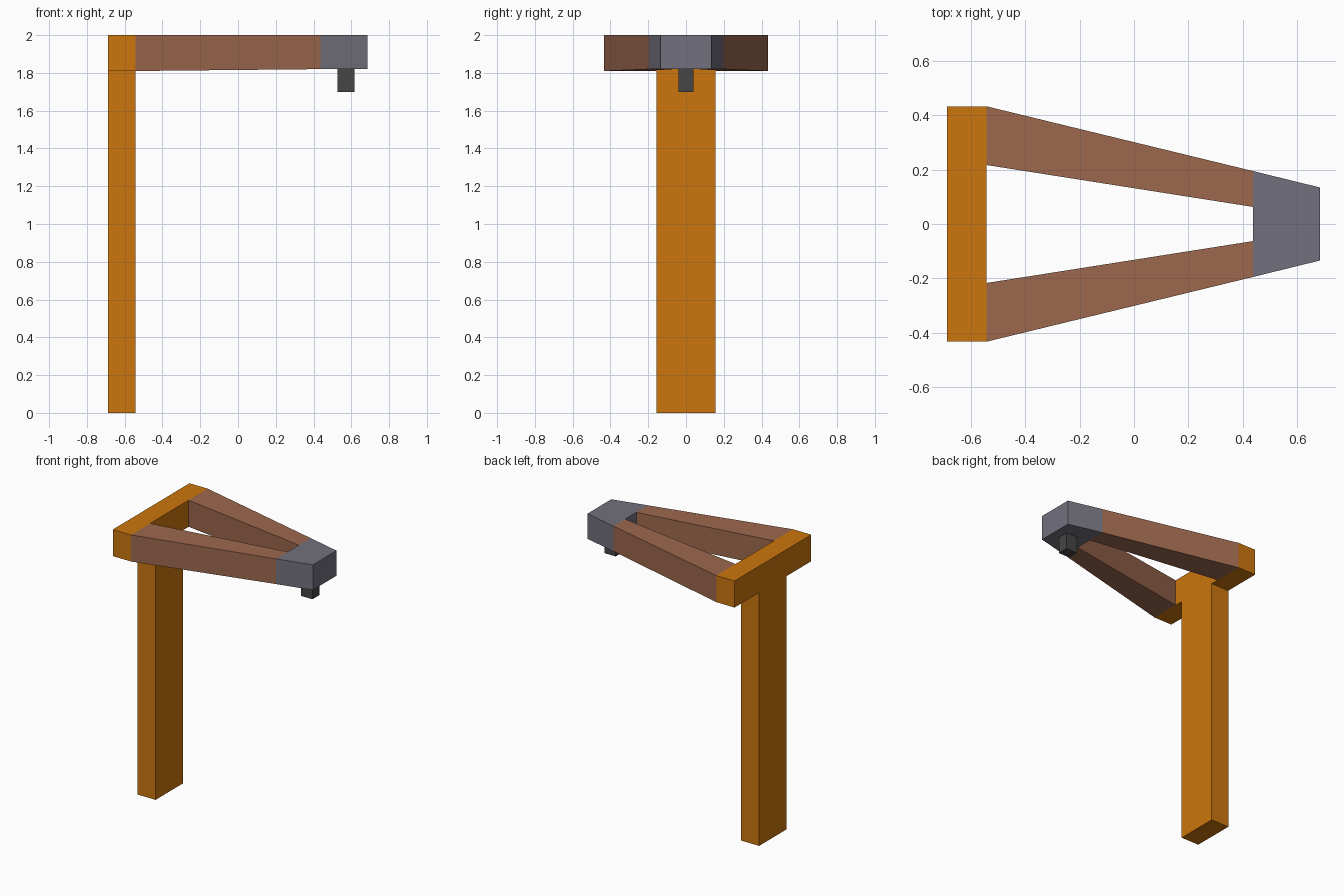
import bpy, bmesh

if "Cube" in bpy.data.objects:
    bpy.data.objects.remove(bpy.data.objects["Cube"])


def lin(c):
    c /= 255
    return c / 12.92 if c <= 0.04045 else ((c + 0.055) / 1.055) ** 2.4


def material(name, r, g, b):
    m = bpy.data.materials.new(name)
    m.diffuse_color = (lin(r), lin(g), lin(b), 1)
    m.use_nodes = True
    m.node_tree.nodes["Principled BSDF"].inputs["Base Color"].default_value = m.diffuse_color
    return m


orange = material("orange", 204, 118, 14)
brown = material("brown", 156, 104, 77)
grey = material("grey", 114, 112, 124)
dark = material("dark_grey", 70, 70, 70)


def prism(name, outline, z0, z1, mat):
    """Extrude a plan outline upwards; z0 may be a function of x."""
    low = z0 if callable(z0) else (lambda x: z0)
    bm = bmesh.new()
    bot = [bm.verts.new((x, y, low(x))) for x, y in outline]
    top = [bm.verts.new((x, y, z1)) for x, y in outline]
    bm.faces.new(bot[::-1])
    bm.faces.new(top)
    n = len(outline)
    for i in range(n):
        j = (i + 1) % n
        bm.faces.new((bot[i], bot[j], top[j], top[i]))
    bmesh.ops.recalc_face_normals(bm, faces=bm.faces)
    me = bpy.data.meshes.new(name)
    bm.to_mesh(me)
    bm.free()
    me.materials.append(mat)
    ob = bpy.data.objects.new(name, me)
    bpy.context.collection.objects.link(ob)
    return ob


def rect(x0, x1, h):
    return [(x0, -h), (x1, -h), (x1, h), (x0, h)]


XB, XI, XH, XF = -0.687, -0.543, 0.437, 0.685   # back, bar front, head back, head front


def underside(x):
    return 1.81 + 0.01 * (x - XI) / (XH - XI)


# Post and crossbar
prism("post", rect(XB, XI, 0.155), 0, 1.81, orange)
prism("crossbar", rect(XB, XI, 0.433), 1.81, 2, orange)

# Tapering arms, mirrored across y
for side, s in (("left", 1), ("right", -1)):
    prism(side + "_arm", [(XI, 0.217 * s), (XH, 0.063 * s), (XH, 0.195 * s), (XI, 0.433 * s)],
          underside, 2, brown)

# Tapered head and nozzle
prism("head", [(XH, -0.195), (XF, -0.134), (XF, 0.134), (XH, 0.195)], 1.82, 2, grey)
prism("nozzle", rect(0.528, 0.617, 0.04), 1.70, 1.82, dark)
